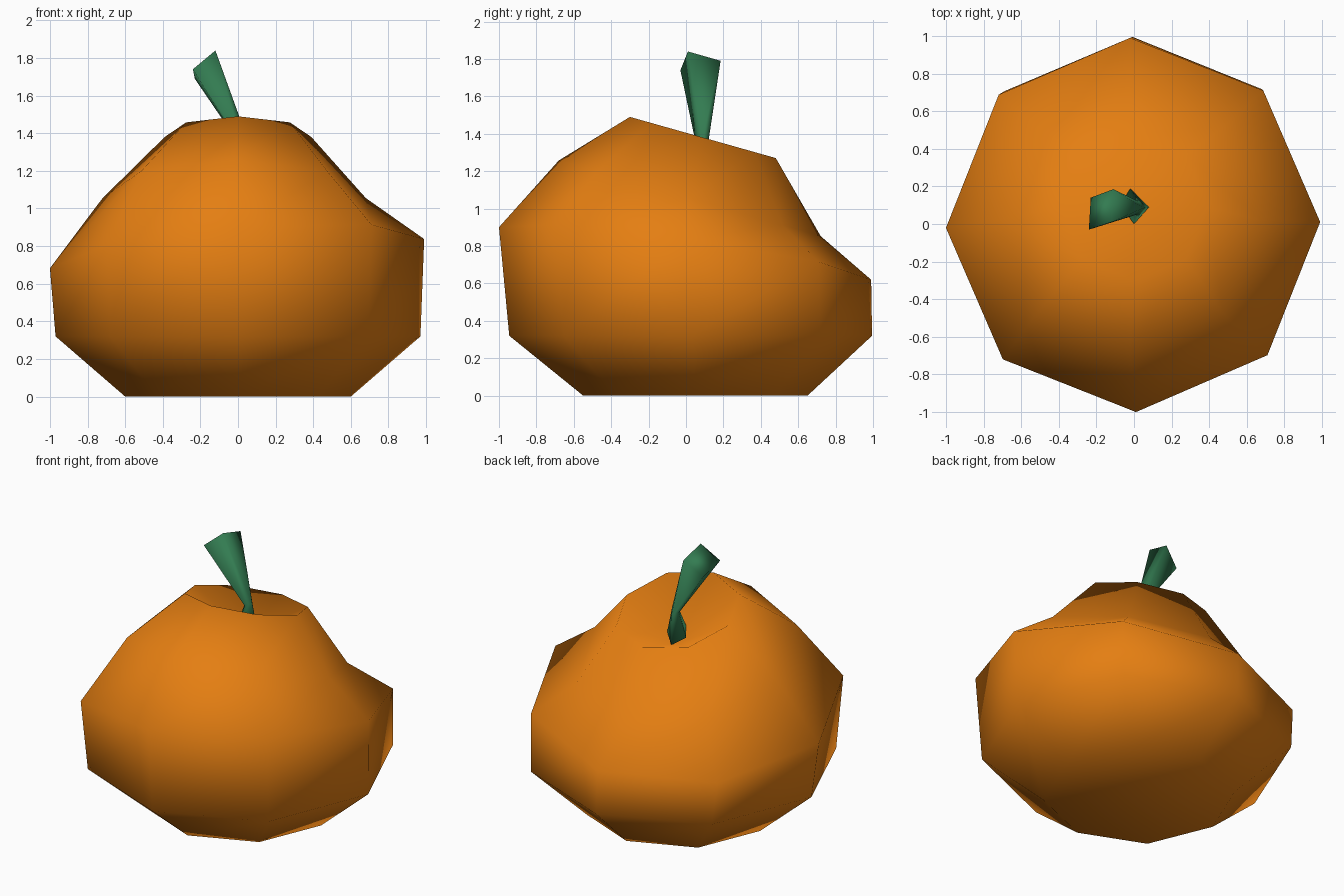
import bpy
import math

if "Cube" in bpy.data.objects:
    bpy.data.objects.remove(bpy.data.objects["Cube"])


def material(name, rgb):
    m = bpy.data.materials.new(name)
    m.diffuse_color = (*rgb, 1.0)
    m.use_nodes = True
    m.node_tree.nodes["Principled BSDF"].inputs["Base Color"].default_value = m.diffuse_color
    return m


def skin(name, rings, mat, bottom=None, top=None):
    """Loft equal-sized rings; close each end with a cap or a fan to a point."""
    n = len(rings[0])
    verts = [v for ring in rings for v in ring]
    faces = []
    for r in range(len(rings) - 1):
        for i in range(n):
            j = (i + 1) % n
            faces.append((r * n + i, r * n + j, (r + 1) * n + j, (r + 1) * n + i))
    faces.append(tuple(reversed(range(n))))
    last = (len(rings) - 1) * n
    if top:
        verts.append(top)
        faces += [(last + i, last + (i + 1) % n, len(verts) - 1) for i in range(n)]
    else:
        faces.append(tuple(range(last, last + n)))
    mesh = bpy.data.meshes.new(name)
    mesh.from_pydata(verts, [], faces)
    mesh.materials.append(mat)
    for p in mesh.polygons:
        p.use_smooth = True
    obj = bpy.data.objects.new(name, mesh)
    bpy.context.collection.objects.link(obj)
    return obj


def tilted_ring(cx, cy, cz, radius, slope_x, slope_y, twist=0.0):
    """Octagon on a sloping plane, first corner facing the front."""
    ring = []
    for i in range(8):
        a = -math.pi / 2 + i * math.pi / 4 + math.radians(twist)
        x, y = radius * math.cos(a), radius * math.sin(a)
        ring.append((cx + x, cy + y, cz + slope_x * x + slope_y * y))
    return ring


orange = material("pumpkin orange", (0.78, 0.21, 0.006))
green = material("stem green", (0.033, 0.20, 0.083))

# Gourd body: slumped octagonal rings, with a dimple where the stem sits
skin("gourd_body", [
    tilted_ring(0.0, 0.05, 0.0, 0.60, 0, 0),
    tilted_ring(0.0, 0.025, 0.32, 0.97, 0, 0, 0.5),
    tilted_ring(-0.005, -0.005, 0.76, 0.995, 0.08, -0.14, 0.9),
    tilted_ring(-0.02, 0.02, 1.055, 0.70, 0, -0.289),
    tilted_ring(0.0, 0.09, 1.38, 0.39, 0, -0.282),
], orange, top=(0.0, 0.09, 1.15))

# Stem: flared foot, narrow neck, wide slanted tip
skin("stem", [
    [(0.0, 0.0, 1.24), (0.08, 0.09, 1.21), (-0.02, 0.19, 1.18), (-0.07, 0.10, 1.21)],
    [(0.015, 0.05, 1.36), (0.05, 0.085, 1.37), (0.025, 0.12, 1.36), (-0.005, 0.085, 1.36)],
    [(-0.24, -0.03, 1.74), (-0.12, 0.01, 1.84), (-0.11, 0.185, 1.79), (-0.23, 0.14, 1.69)],
], green)
